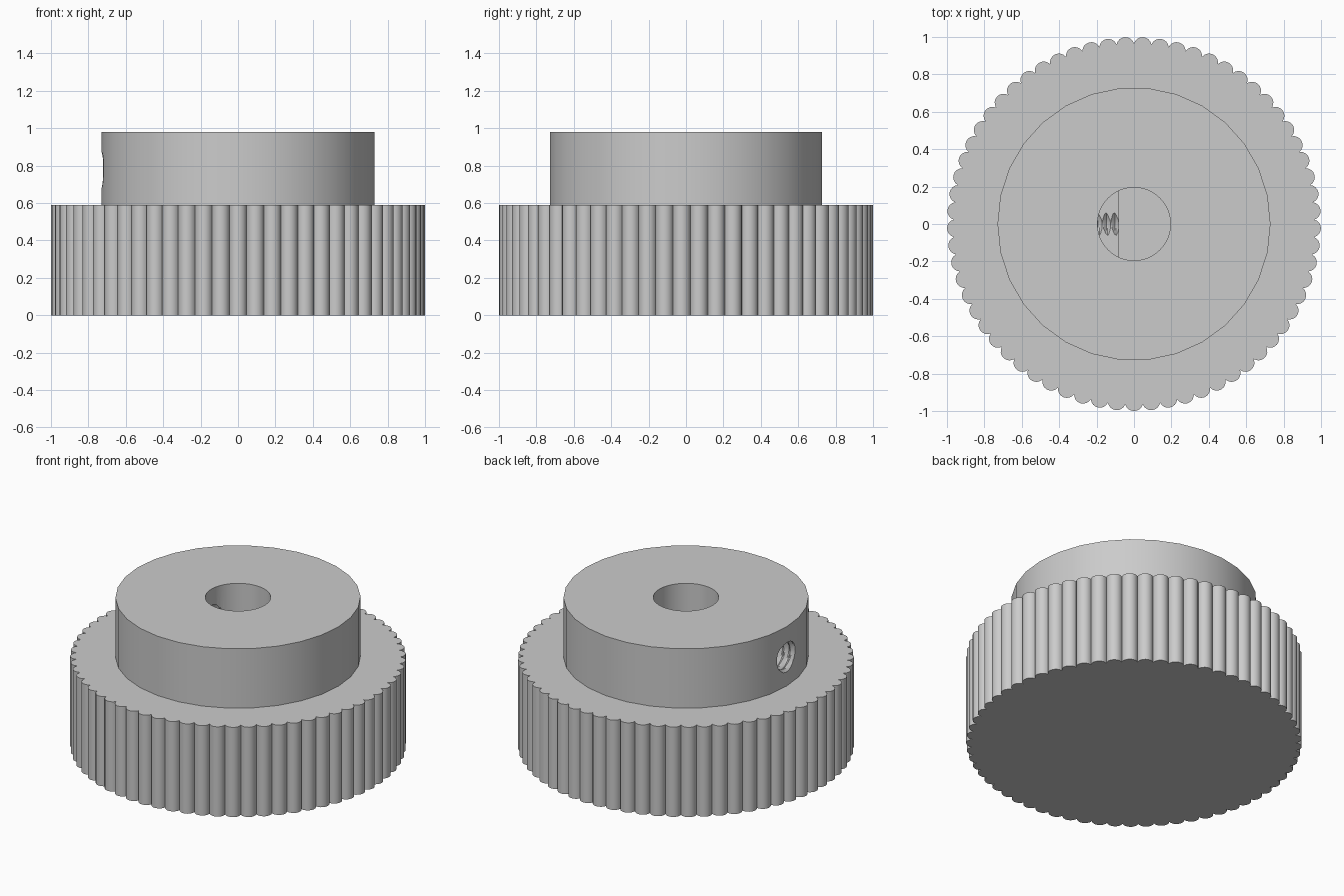
import bpy, bmesh
from math import pi, sin, cos, atan2, sqrt

if "Cube" in bpy.data.objects:
    bpy.data.objects.remove(bpy.data.objects["Cube"], do_unlink=True)

LOBES = 65
GRIP_TOP, HUB_TOP = 0.59, 0.98
HUB_R, BORE_R = 0.73, 0.195
BORE_FLOOR, FLAT_TOP, FLAT_X = 0.15, 0.70, -0.08
SCREW_Z = 0.785

grey = bpy.data.materials.new("plain grey")
grey.diffuse_color = (0.6, 0.6, 0.6, 1)
grey.use_nodes = True
grey.node_tree.nodes["Principled BSDF"].inputs["Base Color"].default_value = (0.6, 0.6, 0.6, 1)


def make(name, bm):
    bmesh.ops.recalc_face_normals(bm, faces=bm.faces)
    mesh = bpy.data.meshes.new(name)
    bm.to_mesh(mesh)
    bm.free()
    mesh.materials.append(grey)
    obj = bpy.data.objects.new(name, mesh)
    bpy.context.collection.objects.link(obj)
    return obj


def prism(name, outline, z0, z1):
    """Extrude a closed outline from z0 to z1."""
    bm = bmesh.new()
    low = [bm.verts.new((x, y, z0)) for x, y in outline]
    high = [bm.verts.new((x, y, z1)) for x, y in outline]
    bm.faces.new(low)
    bm.faces.new(high)
    n = len(outline)
    for i in range(n):
        j = (i + 1) % n
        bm.faces.new((low[i], low[j], high[j], high[i]))
    return make(name, bm)


def circle(radius, sides):
    return [(radius * cos(2 * pi * i / sides), radius * sin(2 * pi * i / sides))
            for i in range(sides)]


def combine(target, tool, operation):
    """Apply a boolean and discard the tool."""
    tool.hide_render = True
    mod = target.modifiers.new(operation.lower(), "BOOLEAN")
    mod.operation, mod.solver, mod.object = operation, "EXACT", tool
    bpy.context.view_layer.update()
    graph = bpy.context.evaluated_depsgraph_get()
    mesh = bpy.data.meshes.new_from_object(target.evaluated_get(graph))
    target.modifiers.clear()
    target.data = mesh
    bpy.data.objects.remove(tool, do_unlink=True)


# Scalloped outline of the grip: a ring of overlapping round lobes
def scallops(centre_r=0.952, lobe_r=0.048, steps=8):
    half = pi / LOBES
    valley = centre_r * cos(half) + sqrt(lobe_r ** 2 - (centre_r * sin(half)) ** 2)
    sweep = atan2(valley * sin(half), valley * cos(half) - centre_r)
    points = []
    for k in range(LOBES):
        a = -pi / 2 + 2 * half * k
        for s in range(steps):
            t = a + sweep * (2 * s / steps - 1)
            points.append((centre_r * cos(a) + lobe_r * cos(t),
                           centre_r * sin(a) + lobe_r * sin(t)))
    return points


# Threaded set screw hole along x, as a solid with a helical ridge
def thread(x0=-0.81, x1=-0.02, minor=0.084, major=0.108, pitch=0.045, sides=24):
    bm = bmesh.new()
    rows = int((x1 - x0) / pitch * 6)
    rings = []
    for r in range(rows + 1):
        x = x0 + (x1 - x0) * r / rows
        ring = []
        for s in range(sides):
            phase = (x / pitch + s / sides) % 1
            rad = minor + (major - minor) * (1 - abs(2 * phase - 1))
            a = 2 * pi * s / sides
            ring.append(bm.verts.new((x, rad * cos(a), SCREW_Z + rad * sin(a))))
        rings.append(ring)
    for a, b in zip(rings, rings[1:]):
        for s in range(sides):
            t = (s + 1) % sides
            bm.faces.new((a[s], a[t], b[t]))
            bm.faces.new((a[s], b[t], b[s]))
    for ring in (rings[0], rings[-1]):
        bm.faces.new(ring)
    return make("screw_hole_cutter", bm)


# Grip and raised hub
knob = prism("knurled_knob", scallops(), 0, GRIP_TOP)
combine(knob, prism("hub", circle(HUB_R, 30), GRIP_TOP - 0.2, HUB_TOP), "UNION")

# Blind shaft bore, with a flat on its lower part
bore = prism("bore_cutter", circle(BORE_R, 48), BORE_FLOOR, HUB_TOP + 0.1)
flat = prism("shaft_flat", [(-0.4, -0.4), (FLAT_X, -0.4), (FLAT_X, 0.4), (-0.4, 0.4)],
             BORE_FLOOR - 0.1, FLAT_TOP)
combine(bore, flat, "DIFFERENCE")
combine(knob, bore, "DIFFERENCE")

# Side set screw hole
combine(knob, thread(), "DIFFERENCE")

# Smooth curved walls, crisp edges
bpy.ops.object.select_all(action="DESELECT")
knob.select_set(True)
bpy.context.view_layer.objects.active = knob
bpy.ops.object.shade_smooth_by_angle(angle=pi / 6)
